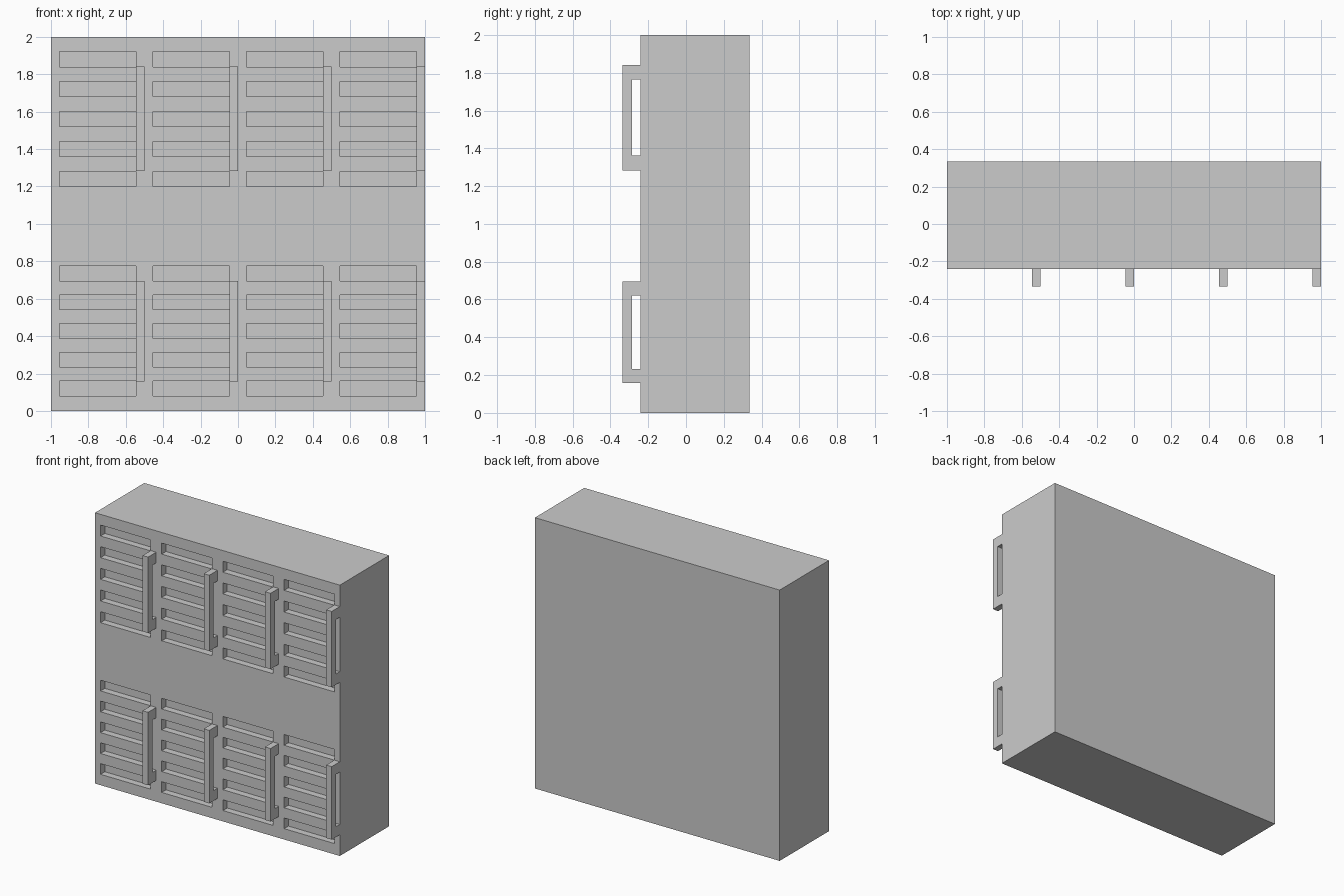
import bpy, bmesh
from mathutils import Matrix, Vector

if "Cube" in bpy.data.objects:
    bpy.data.objects.remove(bpy.data.objects["Cube"])

FRONT, BACK, BAR_Y = -0.24, 0.335, -0.335
DEPTH = 0.05                       # vent recess depth
COLUMNS = [-1 + 0.5 * i for i in range(4)]
# per door row: lowest vent z, vent pitch, vent height
ROWS = {"lower": (0.08, 0.154, 0.079), "upper": (1.20, 0.16, 0.081)}


def add_box(bm, x0, x1, y0, y1, z0, z1):
    lo, hi = Vector((x0, y0, z0)), Vector((x1, y1, z1))
    mat = Matrix.Translation((lo + hi) / 2) @ Matrix.Diagonal((*(hi - lo), 1))
    bmesh.ops.create_cube(bm, size=1, matrix=mat)


def make_object(name, bm):
    mesh = bpy.data.meshes.new(name)
    bm.to_mesh(mesh)
    bm.free()
    obj = bpy.data.objects.new(name, mesh)
    bpy.context.collection.objects.link(obj)
    return obj


def handle(name, x0, z0, z1, leg):
    # C-shaped side profile in the YZ plane, extruded along x
    mid = -0.285
    profile = [(FRONT, z0), (BAR_Y, z0), (BAR_Y, z1), (FRONT, z1),
               (FRONT, z1 - leg), (mid, z1 - leg), (mid, z0 + leg), (FRONT, z0 + leg)]
    bm = bmesh.new()
    face = bm.faces.new([bm.verts.new((x0, y, z)) for y, z in profile])
    ext = bmesh.ops.extrude_face_region(bm, geom=[face], use_keep_orig=True)
    verts = [g for g in ext["geom"] if isinstance(g, bmesh.types.BMVert)]
    bmesh.ops.translate(bm, verts=verts, vec=(0.045, 0, 0))
    bmesh.ops.recalc_face_normals(bm, faces=bm.faces)
    return make_object(name, bm)


# locker body
bm = bmesh.new()
add_box(bm, -1, 1, FRONT, BACK, 0, 2)
body = make_object("locker_body", bm)

# vent slots, five per door, cut into the front
bm = bmesh.new()
for x in COLUMNS:
    for z, pitch, height in ROWS.values():
        for k in range(5):
            add_box(bm, x + 0.045, x + 0.455, FRONT - 0.05, FRONT + DEPTH,
                    z + k * pitch, z + k * pitch + height)
cutter = make_object("vent_cutter", bm)
cutter.hide_render = True
mod = body.modifiers.new("vents", 'BOOLEAN')
mod.operation, mod.solver, mod.object = 'DIFFERENCE', 'EXACT', cutter
bpy.context.view_layer.objects.active = body
bpy.ops.object.modifier_apply(modifier=mod.name)
bpy.data.objects.remove(cutter)

# door handles at the right edge of each door
for i, x in enumerate(COLUMNS):
    handle(f"lower_handle_{i + 1}", x + 0.455, 0.157, 0.696, 0.076)
    handle(f"upper_handle_{i + 1}", x + 0.455, 1.282, 1.842, 0.079)
